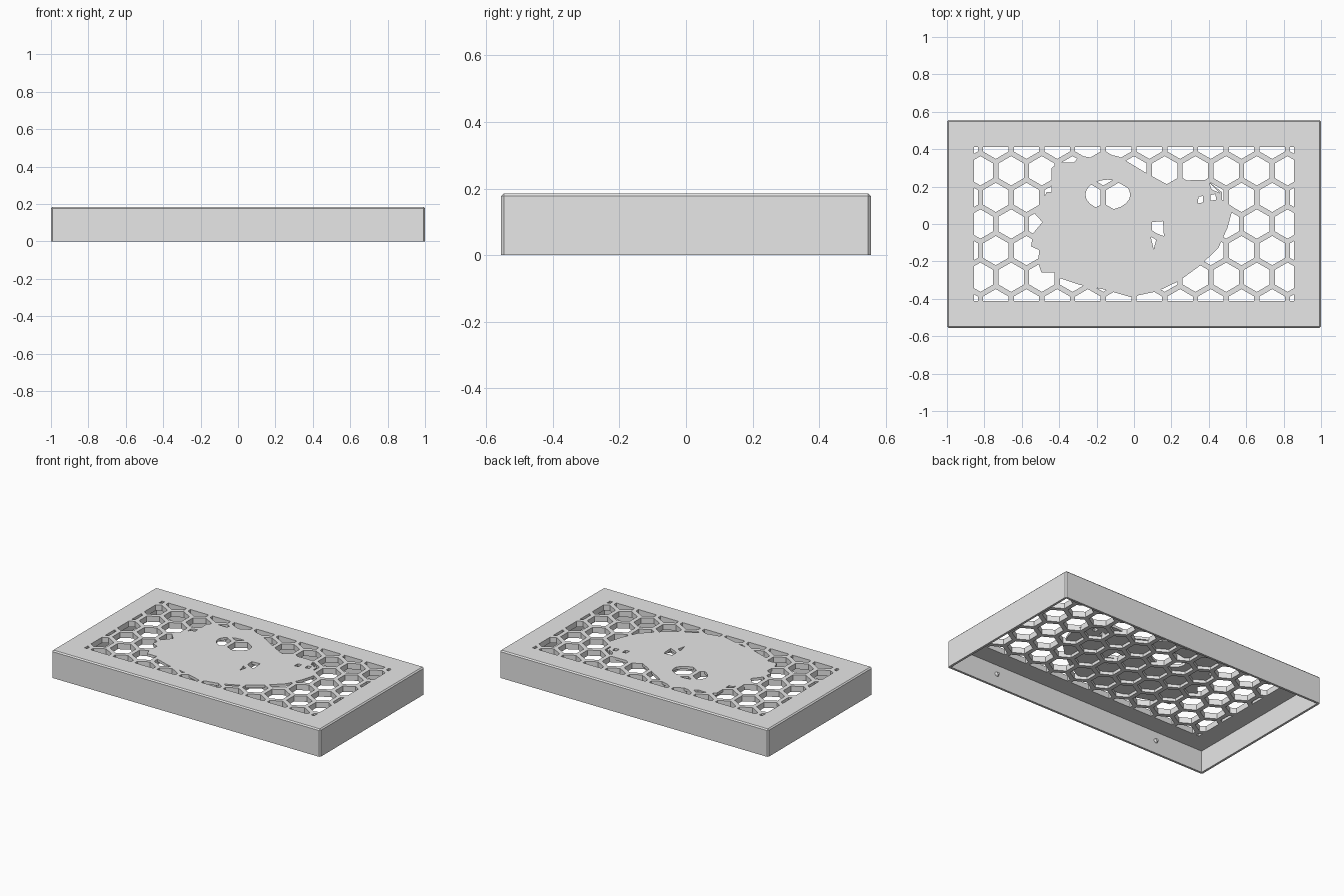
import bpy, bmesh, math
from mathutils import Vector

if "Cube" in bpy.data.objects:
    bpy.data.objects.remove(bpy.data.objects["Cube"])

W, D, H = 1.0, 0.555, 0.185      # half width, half depth, height
WALL, PLATE, SKIN = 0.015, 0.038, 0.018
PITCH, HEX_R = 0.1642, 0.0785    # honeycomb spacing and cell radius

grey = bpy.data.materials.new("light_grey")
grey.diffuse_color = (0.8, 0.8, 0.8, 1)
grey.use_nodes = True
grey.node_tree.nodes["Principled BSDF"].inputs["Base Color"].default_value = grey.diffuse_color


def to_object(name, bm):
    bmesh.ops.recalc_face_normals(bm, faces=bm.faces)
    me = bpy.data.meshes.new(name)
    bm.to_mesh(me)
    bm.free()
    ob = bpy.data.objects.new(name, me)
    bpy.context.collection.objects.link(ob)
    me.materials.append(grey)
    return ob


def prisms(name, outlines, z0, z1):
    """One object holding an upright prism for each outline."""
    bm = bmesh.new()
    for pts in outlines:
        low = [bm.verts.new((x, y, z0)) for x, y in pts]
        high = [bm.verts.new((x, y, z1)) for x, y in pts]
        bm.faces.new(low[::-1])
        bm.faces.new(high)
        n = len(pts)
        for i in range(n):
            j = (i + 1) % n
            bm.faces.new((low[i], low[j], high[j], high[i]))
    return to_object(name, bm)


def rect(hx, hy):
    return [(-hx, -hy), (hx, -hy), (hx, hy), (-hx, hy)]


def ngon(cx, cy, rx, ry, n, turn=0.0):
    return [(cx + rx * math.cos(turn + math.tau * i / n),
             cy + ry * math.sin(turn + math.tau * i / n)) for i in range(n)]


def combine(target, tool, operation):
    """Apply a boolean and throw the tool away."""
    tool.hide_render = True
    mod = target.modifiers.new("cut", 'BOOLEAN')
    mod.object, mod.operation, mod.solver = tool, operation, 'EXACT'
    bpy.context.view_layer.objects.active = target
    bpy.ops.object.modifier_apply(modifier=mod.name)
    bpy.data.objects.remove(tool, do_unlink=True)


# Cover: box with chamfered edges, hollow and open underneath
cover = prisms("cover", [rect(W, D)], 0, H)
bm = bmesh.new()
bm.from_mesh(cover.data)
top_edges = [e for e in bm.edges if all(v.co.z > H - 0.001 for v in e.verts)]
side_edges = [e for e in bm.edges if abs(e.verts[0].co.z - e.verts[1].co.z) > 0.1]
bmesh.ops.bevel(bm, geom=top_edges + side_edges, offset=0.008, segments=1,
                affect='EDGES', profile=0.5)
bm.to_mesh(cover.data)
bm.free()
combine(cover, prisms("hollow", [rect(W - WALL, D - WALL)], -0.1, H - PLATE), 'DIFFERENCE')

# Honeycomb cells, clipped to the window
cells = []
for row in range(-3, 4):
    shift = 0.5 if row % 2 else 0.0
    for col in range(-7, 8):
        cells.append(ngon((col + shift) * PITCH, row * PITCH * math.sqrt(3) / 2,
                          HEX_R, HEX_R, 6, math.pi / 6))
holes = prisms("cells", cells, 0.1, 0.25)
combine(holes, prisms("window", [rect(0.855, 0.412)], 0.05, 0.3), 'INTERSECT')

# Solid silhouette skin that closes the tops of the middle cells
silhouette = [
    (-.23, .355), (-.17, .38), (-.08, .36), (.07, .27), (.18, .21), (.24, .23), (.32, .235),
    (.39, .235), (.47, .17), (.47, .13), (.53, .09), (.50, -.02), (.45, -.13), (.35, -.225),
    (.24, -.305), (.125, -.36), (-.02, -.39), (-.16, -.35), (-.29, -.325), (-.41, -.285),
    (-.42, -.26), (-.495, -.26), (-.515, -.2), (-.505, -.14), (-.55, -.12), (-.54, -.05),
    (-.49, .01), (-.535, .06), (-.475, .155), (-.44, .22), (-.44, .3), (-.40, .33),
    (-.32, .33), (-.29, .365)]
skin = prisms("skin", [silhouette], H - SKIN, 0.3)
openings = [
    ngon(-.14, .157, .12, .08, 20),                                 # large oval
    [(.09, .01), (.155, .015), (.16, -.065), (.12, -.05), (.09, -.03)],
    [(.09, -.07), (.12, -.08), (.105, -.135)],
    [(.34, .11), (.37, .115), (.37, .15), (.345, .145)],
    [(.41, .125), (.44, .13), (.435, .16), (.41, .155)],
    [(.40, .225), (.415, .185), (.46, .165)],
    [(-.48, .17), (-.44, .17), (-.44, .205)],
]
combine(skin, prisms("skin_openings", openings, 0.1, 0.4), 'DIFFERENCE')
combine(holes, skin, 'DIFFERENCE')
combine(cover, holes, 'DIFFERENCE')

# Small round catches on the inside of the long walls
for side in (-1, 1):
    for x in (-0.625, 0.625):
        bm = bmesh.new()
        bmesh.ops.create_cone(bm, cap_ends=True, segments=16, radius1=0.016,
                              radius2=0.008, depth=0.018)
        turn = Vector((0, 0, 1)).rotation_difference(Vector((0, -side, 0)))
        bmesh.ops.rotate(bm, verts=bm.verts, matrix=turn.to_matrix())
        bmesh.ops.translate(bm, verts=bm.verts, vec=(x, side * (D - WALL - 0.006), 0.085))
        to_object("catch", bm)
